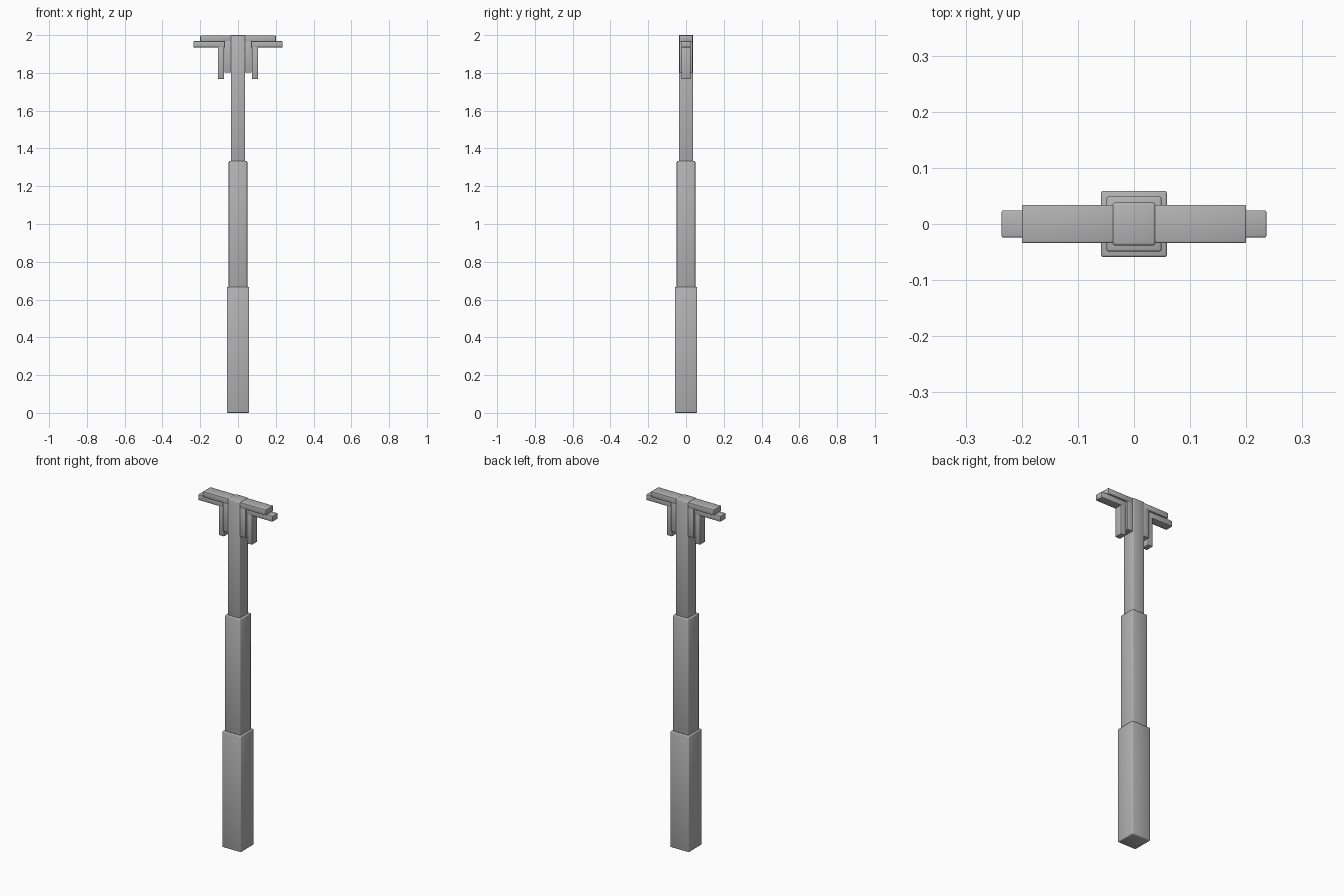
import bpy
from math import radians

cube = bpy.data.objects.get("Cube")
if cube:
    bpy.data.objects.remove(cube, do_unlink=True)

GREY = (0.45, 0.45, 0.45, 1)
grey = bpy.data.materials.new("plain_grey")
grey.use_nodes = True
grey.diffuse_color = GREY
grey.node_tree.nodes["Principled BSDF"].inputs["Base Color"].default_value = GREY


def bar(name, x, y, z, bevel=0.004):
    """Chamfered box spanning the given (low, high) ranges."""
    spans = (x, y, z)
    bpy.ops.mesh.primitive_cube_add(size=1, location=[(a + b) / 2 for a, b in spans])
    obj = bpy.context.object
    obj.name = name
    obj.scale = [b - a for a, b in spans]
    bpy.ops.object.transform_apply(location=False, rotation=False, scale=True)
    obj.data.materials.append(grey)
    mod = obj.modifiers.new("edge_bevel", "BEVEL")
    mod.width = bevel
    mod.segments = 2
    bpy.ops.object.modifier_apply(modifier=mod.name)
    bpy.ops.object.shade_smooth_by_angle(angle=radians(50))
    return obj


# Stepped square column, each section narrower than the one below
third = 2 / 3
for i, (name, half) in enumerate((("lower_post", 0.059),
                                  ("middle_post", 0.049),
                                  ("upper_post", 0.038))):
    start = max(0, i * third - 0.02)
    bar(name, (-half, half), (-half, half), (start, (i + 1) * third))

# Stacked cross arms and hanging brackets, mirrored on both sides
parts = (
    ("upper_arm", 0.03, 0.200, 0.034, 1.966, 1.998),
    ("lower_arm", 0.03, 0.236, 0.024, 1.935, 1.968),
    ("inner_bracket", 0.03, 0.072, 0.034, 1.802, 1.970),
    ("outer_bracket", 0.073, 0.106, 0.024, 1.768, 1.940),
)
for side, sign in (("left", 1), ("right", -1)):
    for name, near, far, half, low, high in parts:
        bar(f"{side}_{name}", sorted((sign * near, sign * far)),
            (-half, half), (low, high), 0.003)
